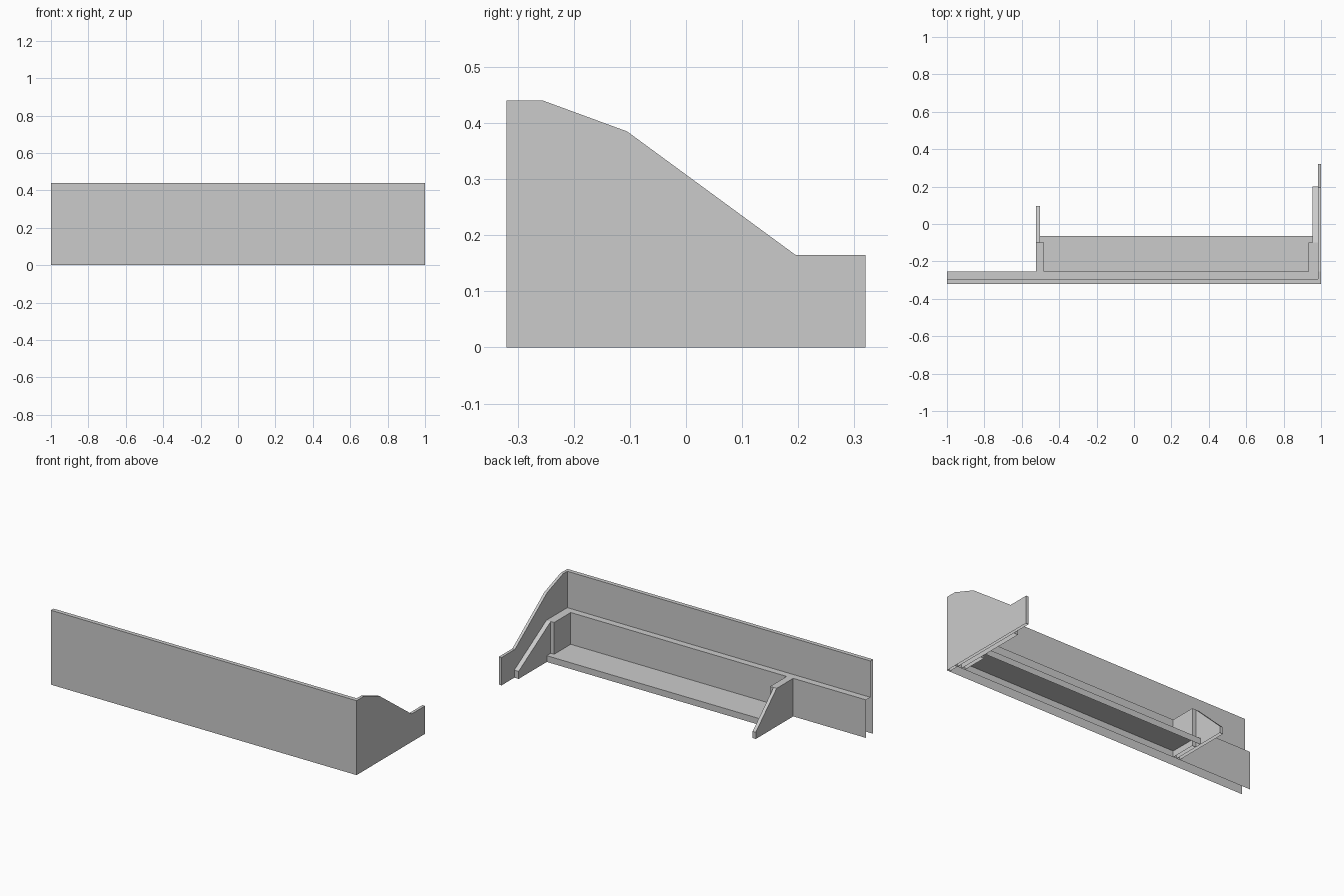
import bpy
import bmesh

cube = bpy.data.objects.get("Cube")
if cube:
    bpy.data.objects.remove(cube, do_unlink=True)

# Single flat grey
grey = bpy.data.materials.new("light_grey")
grey.use_nodes = True
colour = (0.6, 0.6, 0.6, 1)
grey.diffuse_color = colour
grey.node_tree.nodes["Principled BSDF"].inputs["Base Color"].default_value = colour


def shell(name, profile, x0, x1, sides=(), skip=0):
    """Sweep an open (y, z) profile along x; close it with plates at the given sides."""
    bm = bmesh.new()
    rows = [[bm.verts.new((x, y, z)) for y, z in profile] for x in (x0, x1)]
    for i in range(skip, len(profile) - 1):
        bm.faces.new((rows[0][i], rows[0][i + 1], rows[1][i + 1], rows[1][i]))
    for side in sides:
        bm.faces.new(rows[side])
    bmesh.ops.recalc_face_normals(bm, faces=bm.faces)
    mesh = bpy.data.meshes.new(name)
    bm.to_mesh(mesh)
    bm.free()
    mesh.materials.append(grey)
    obj = bpy.data.objects.new(name, mesh)
    bpy.context.collection.objects.link(obj)
    return obj


FRONT, LIP, BACK = -0.32, -0.295, -0.255   # depths of the stepped front wall
TOP, LEDGE, SHELF = 0.44, 0.225, 0.037     # main heights
KNEE = -0.10                               # where the ribs begin to slope

# Stepped hollow front wall, open underneath and at the end
shell("front_wall", [(FRONT, 0), (FRONT, TOP), (LIP, TOP), (LIP, LEDGE),
                     (BACK, LEDGE), (BACK, 0)], -1, 1)

# Tall sloping side wall
shell("side_wall", [(FRONT, 0), (FRONT, TOP), (BACK, TOP), (-0.105, 0.385),
                    (0.195, 0.165), (0.32, 0.165), (0.32, 0)],
      0.983, 1, sides=(0, 1), skip=1)


def rib(name, end, end_z, x0, x1, sides):
    shell(name, [(BACK, 0), (BACK, LEDGE), (KNEE, LEDGE), (end, end_z), (end, 0)],
          x0, x1, sides, skip=1)


def block(name, x0, x1, side):
    shell(name, [(BACK, 0), (BACK, LEDGE), (KNEE, LEDGE), (KNEE, 0)],
          x0, x1, (side,), skip=1)


# Sloping ribs and the thicker blocks at their front corners
rib("side_rib", 0.2, 0.045, 0.955, 0.983, (0,))
rib("middle_rib", 0.095, 0.04, -0.523, -0.503, (0, 1))
block("side_corner_block", 0.933, 0.955, 0)
block("middle_corner_block", -0.503, -0.48, 1)

# Low shelf with a turned-down back edge
shell("shelf", [(BACK, SHELF), (-0.063, SHELF), (-0.063, 0)], -0.503, 0.955)
